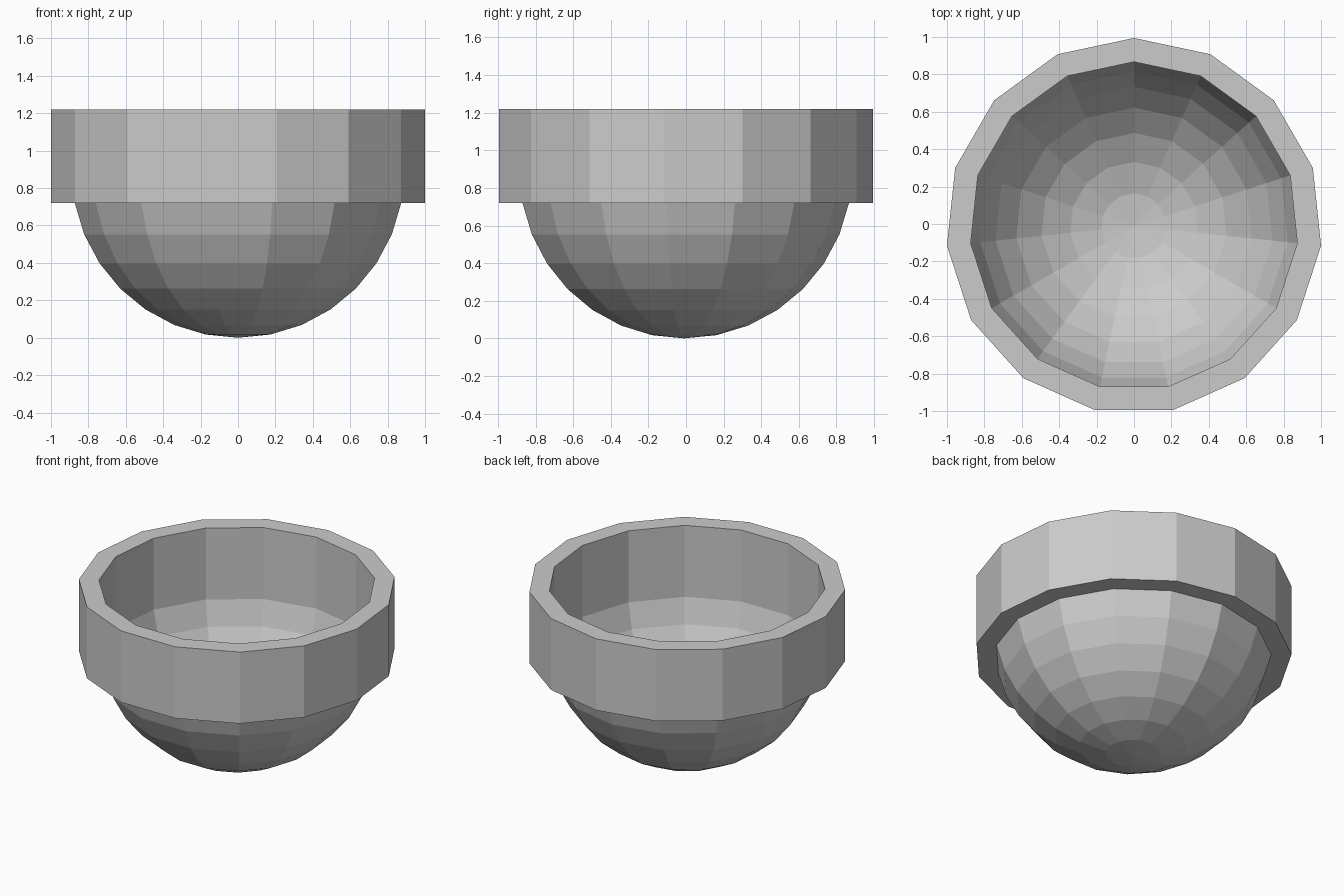
import bpy
from math import sin, cos, pi

if "Cube" in bpy.data.objects:
    bpy.data.objects.remove(bpy.data.objects["Cube"])

SIDES = 15
R = 0.895        # bowl sphere radius
RIM_R = 1.0055   # outer rim radius
TOP = 1.22
AXIS_Y = -0.011  # odd side count: shift axis so the bounds are centred


def lathe(name, profile, closed=False):
    """Revolve (radius, z) points; a zero radius becomes a single pole."""
    verts, faces, rings = [], [], []
    for r, z in profile:
        count = 1 if r == 0 else SIDES
        rings.append([len(verts) + i % count for i in range(SIDES)])
        for i in range(count):
            a = pi / 2 + 2 * pi * i / SIDES
            verts.append((r * cos(a), AXIS_Y + r * sin(a), z))
    pairs = list(zip(rings, rings[1:]))
    if closed:
        pairs.append((rings[-1], rings[0]))
    for lo, hi in pairs:
        for i in range(SIDES):
            j = (i + 1) % SIDES
            quad = [lo[i], lo[j], hi[j], hi[i]]
            faces.append(list(dict.fromkeys(quad)))
    mesh = bpy.data.meshes.new(name)
    mesh.from_pydata(verts, [], faces)
    ob = bpy.data.objects.new(name, mesh)
    bpy.context.collection.objects.link(ob)
    return ob


# Thin round bowl: lower part of a sphere with 16 latitude rows
bowl = [(R * sin(k * pi / 16), R * (1 - cos(k * pi / 16))) for k in range(8)]
lathe("bowl", bowl)

# Tall collar: underside, outer wall, top lip and inner wall.
# The inner wall rises straight from the bowl's last ring.
inner, base = bowl[-1]
lathe("rim", [(inner, base), (RIM_R, base), (RIM_R, TOP), (inner, TOP), (inner, base)])
